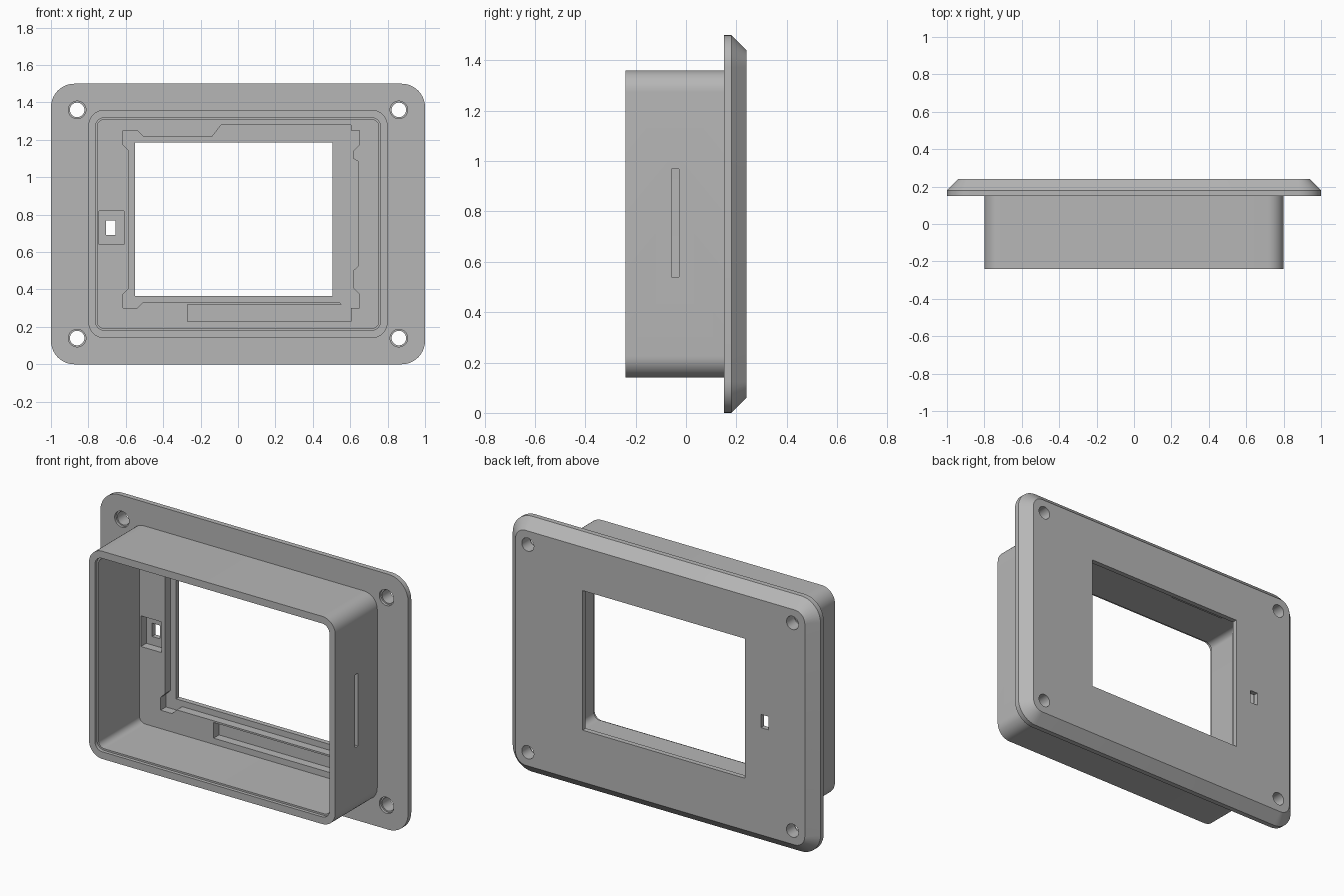
import bpy
import bmesh
from math import cos, sin, pi, radians

if "Cube" in bpy.data.objects:
    bpy.data.objects.remove(bpy.data.objects["Cube"], do_unlink=True)

grey = bpy.data.materials.new("matte_grey")
grey.use_nodes = True
grey.diffuse_color = (0.47, 0.47, 0.47, 1)
grey.node_tree.nodes["Principled BSDF"].inputs["Base Color"].default_value = (0.47, 0.47, 0.47, 1)
MID = 0.75


def rounded(x0, x1, z0, z1, r, steps=10):
    """Rounded rectangle outline in the XZ plane."""
    pts = []
    corners = [(x1 - r, z1 - r), (x0 + r, z1 - r), (x0 + r, z0 + r), (x1 - r, z0 + r)]
    for k, (cx, cz) in enumerate(corners):
        for i in range(steps + 1):
            a = pi / 2 * (k + i / steps)
            pts.append((cx + r * cos(a), cz + r * sin(a)))
    return pts


def rect(x0, x1, z0, z1):
    return [(x1, z1), (x0, z1), (x0, z0), (x1, z0)]


def circle(cx, cz, r, n=32):
    return [(cx + r * cos(2 * pi * i / n), cz + r * sin(2 * pi * i / n)) for i in range(n)]


def loft(name, *sections):
    """Closed solid through outlines given as (y, points)."""
    bm = bmesh.new()
    loops = [[bm.verts.new((x, y, z)) for x, z in pts] for y, pts in sections]
    n = len(loops[0])
    for a, b in zip(loops, loops[1:]):
        for i in range(n):
            j = (i + 1) % n
            bm.faces.new((a[i], a[j], b[j], b[i]))
    bm.faces.new(loops[0])
    bm.faces.new(loops[-1])
    bmesh.ops.recalc_face_normals(bm, faces=bm.faces)
    mesh = bpy.data.meshes.new(name)
    bm.to_mesh(mesh)
    bm.free()
    mesh.materials.append(grey)
    ob = bpy.data.objects.new(name, mesh)
    bpy.context.scene.collection.objects.link(ob)
    return ob


def combine(target, other, operation):
    """Apply a boolean and discard the helper."""
    other.hide_render = True
    mod = target.modifiers.new("boolean", "BOOLEAN")
    mod.operation, mod.solver, mod.object = operation, "EXACT", other
    bpy.context.view_layer.objects.active = target
    bpy.ops.object.modifier_apply(modifier=mod.name)
    bpy.data.objects.remove(other, do_unlink=True)


def cut(pts, y0, y1):
    combine(housing, loft("cutter", (y0, pts), (y1, pts)), "DIFFERENCE")


# Flange with a bevelled rear edge
outline = rounded(-1, 1, 0, 1.5, 0.125)
rear = rounded(-0.94, 0.94, 0.06, 1.44, 0.065)
housing = loft("display_housing", (0.15, outline), (0.18, outline), (0.24, rear))

# Box in front of the flange
shell = rounded(-0.8, 0.8, 0.14, 1.36, 0.085)
combine(housing, loft("box", (-0.24, shell), (0.17, shell)), "UNION")

# Box cavity with a shallow rim step
cut(rounded(-0.752, 0.752, 0.192, 1.308, 0.037), -0.4, 0.16)
cut(rounded(-0.762, 0.762, 0.182, 1.318, 0.047), -0.4, -0.22)

# Screen recess with clearance at its four corners
FLOOR = 0.21
cut(rect(-0.585, 0.615, 0.33, 1.215), 0.1, FLOOR)
for cx, sx in ((-0.615, 1), (0.65, -1)):
    for cz, sz in ((0.3, 1), (1.25, -1)):
        ear = [(0, 0), (0.075, 0), (0.11, 0.035), (0.11, 0.11), (0.035, 0.11), (0, 0.075)]
        cut([(cx + sx * u, cz + sz * v) for u, v in ear], 0.1, FLOOR)

# Connector pockets along the top, right and bottom
cut([(-0.14, 1.215), (-0.09, 1.28), (0.605, 1.28), (0.605, 1.15), (-0.14, 1.15)], 0.1, FLOOR)
cut([(0.58, 0.5), (0.615, 0.5), (0.643, 0.525), (0.643, 1.085), (0.615, 1.1), (0.58, 1.1)], 0.1, FLOOR)
cut(rect(-0.27, 0.605, 0.228, 0.32), 0.1, FLOOR)

# Screen window, indicator pocket and its hole
cut(rect(-0.55, 0.505, 0.365, 1.185), 0.1, 0.4)
cut(rect(-0.743, -0.61, 0.64, 0.82), 0.1, FLOOR)
cut(rect(-0.705, -0.655, 0.69, 0.768), 0.1, 0.4)

# Countersunk screw holes
for x in (-0.86, 0.86):
    for z in (MID - 0.61, MID + 0.61):
        cut(circle(x, z, 0.039), 0, 0.4)
        sink = loft("sink", (0.14, circle(x, z, 0.047)), (0.165, circle(x, z, 0.047)))
        combine(housing, sink, "DIFFERENCE")

# Card slot through the side wall
slot = loft("slot", (-0.058, rect(0.7, 0.9, 0.54, 0.968)), (-0.028, rect(0.7, 0.9, 0.54, 0.968)))
combine(housing, slot, "DIFFERENCE")

bpy.ops.object.select_all(action="DESELECT")
housing.select_set(True)
bpy.context.view_layer.objects.active = housing
bpy.ops.object.shade_smooth_by_angle(angle=radians(30))
